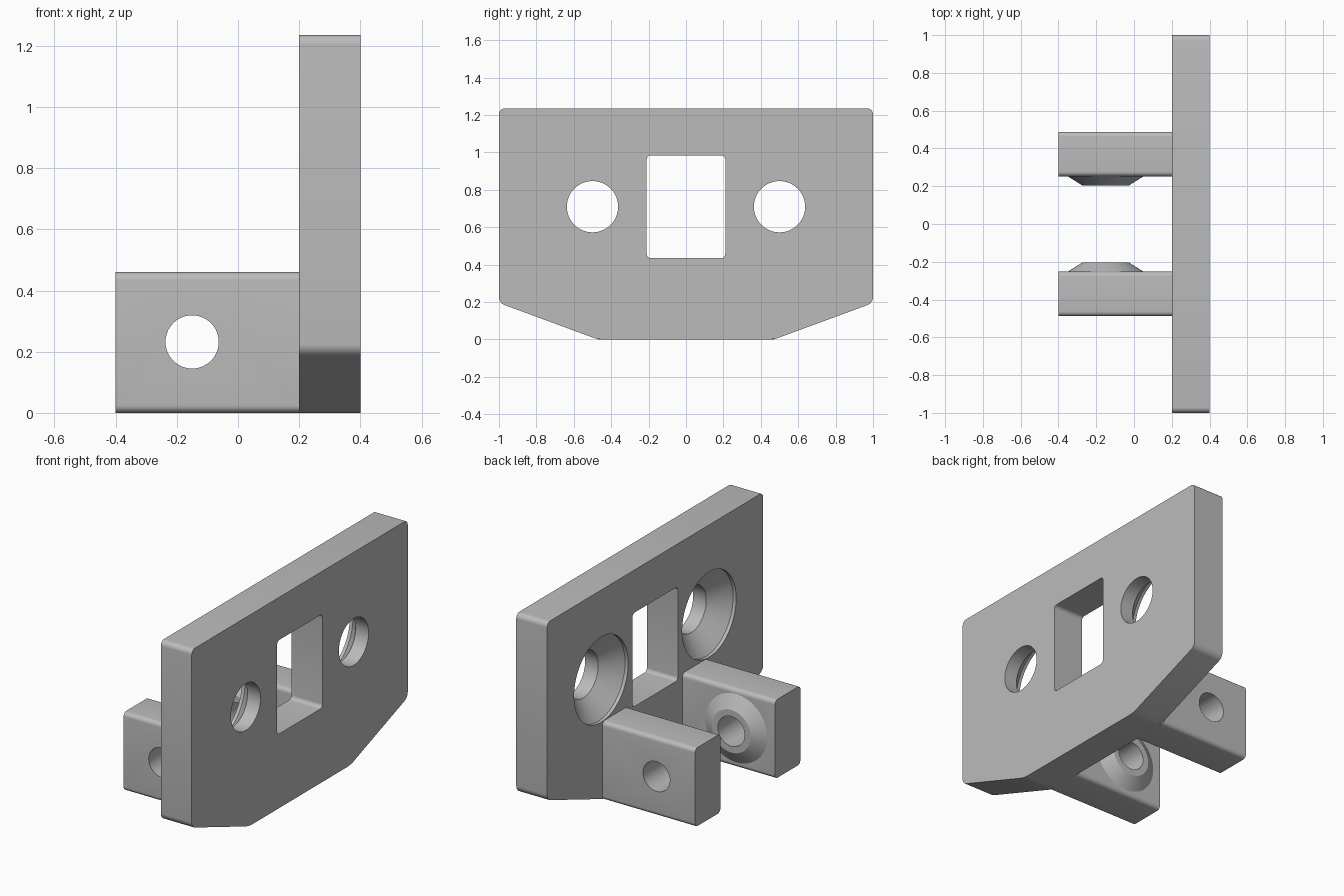
import bpy, bmesh, math
from mathutils import Matrix, Vector

old = bpy.data.objects.get("Cube")
if old:
    bpy.data.objects.remove(old, do_unlink=True)

grey = bpy.data.materials.new("plain_grey")
grey.use_nodes = True
COLOUR = (0.5, 0.5, 0.5, 1)
grey.diffuse_color = COLOUR
grey.node_tree.nodes["Principled BSDF"].inputs["Base Color"].default_value = COLOUR


def finish(name, bm):
    bmesh.ops.recalc_face_normals(bm, faces=bm.faces)
    mesh = bpy.data.meshes.new(name)
    bm.to_mesh(mesh)
    bm.free()
    mesh.materials.append(grey)
    obj = bpy.data.objects.new(name, mesh)
    bpy.context.collection.objects.link(obj)
    return obj


def prism(name, outline, x0, x1, radius):
    """Extrude a (y, z) outline along x and round its long edges."""
    bm = bmesh.new()
    face = bm.faces.new([bm.verts.new((x0, y, z)) for y, z in outline])
    new = bmesh.ops.extrude_face_region(bm, geom=[face])["geom"]
    bmesh.ops.translate(bm, vec=(x1 - x0, 0, 0),
                        verts=[v for v in new if isinstance(v, bmesh.types.BMVert)])
    long_edges = [e for e in bm.edges
                  if abs(e.verts[0].co.x - e.verts[1].co.x) > 0.01]
    bmesh.ops.bevel(bm, geom=long_edges, offset=radius, segments=6,
                    profile=0.5, affect='EDGES')
    return finish(name, bm)


def rect(y0, y1, z0, z1):
    return [(y0, z0), (y1, z0), (y1, z1), (y0, z1)]


def turned(name, profile, centre, axis, sides=64):
    """Solid of revolution from (distance along axis, radius) rings."""
    turn = Vector((0, 0, 1)).rotation_difference(Vector(axis)).to_matrix().to_4x4()
    place = Matrix.Translation(centre) @ turn
    bm = bmesh.new()
    rings = []
    for d, r in profile:
        angles = [math.tau * i / sides for i in range(sides)]
        rings.append([bm.verts.new(place @ Vector((r * math.cos(a), r * math.sin(a), d)))
                      for a in angles])
    for a, b in zip(rings, rings[1:]):
        for i in range(sides):
            j = (i + 1) % sides
            bm.faces.new((a[i], a[j], b[j], b[i]))
    bm.faces.new(rings[0])
    bm.faces.new(rings[-1])
    return finish(name, bm)


def combine(target, tool, operation):
    mod = target.modifiers.new("combine", 'BOOLEAN')
    mod.operation, mod.solver, mod.object = operation, 'EXACT', tool
    bpy.context.view_layer.objects.active = target
    bpy.ops.object.modifier_apply(modifier=mod.name)
    bpy.data.objects.remove(tool, do_unlink=True)


# Mounting plate with sloping lower corners
plate = prism("mounting_plate",
              [(-0.47, 0), (0.47, 0), (1, 0.195), (1, 1.235), (-1, 1.235), (-1, 0.195)],
              0.2, 0.4, 0.03)

# Rounded rectangular window
combine(plate, prism("window_cutter", rect(-0.21, 0.21, 0.435, 0.985), 0.1, 0.5, 0.022),
        'DIFFERENCE')

# Countersunk screw holes, wide on the arm side
for side in (-1, 1):
    screw = turned("screw_cutter",
                   [(-0.1, 0.25), (0.02, 0.25), (0.115, 0.137), (0.3, 0.137)],
                   (0.2, 0.5 * side, 0.71), (1, 0, 0))
    combine(plate, screw, 'DIFFERENCE')

# Pivot arms, each with a conical boss on the inner face and a pin hole
parts = [plate]
for side, label in ((-1, "front"), (1, "back")):
    y0, y1 = sorted((0.252 * side, 0.488 * side))
    arm = prism(label + "_pivot_arm", rect(y0, y1, 0, 0.46), -0.4, 0.2, 0.025)
    boss = turned("boss", [(-0.05, 0.2), (0, 0.2), (0.047, 0.125)],
                  (-0.15, 0.252 * side, 0.232), (0, -side, 0))
    combine(arm, boss, 'UNION')
    pin = turned("pin_cutter", [(-0.4, 0.087), (0.4, 0.087)],
                 (-0.15, 0.35 * side, 0.232), (0, side, 0))
    combine(arm, pin, 'DIFFERENCE')
    parts.append(arm)

# Smooth rounds and holes, keep crisp edges
for obj in bpy.context.view_layer.objects:
    obj.select_set(obj in parts)
bpy.context.view_layer.objects.active = plate
bpy.ops.object.shade_smooth_by_angle(angle=math.radians(25))
